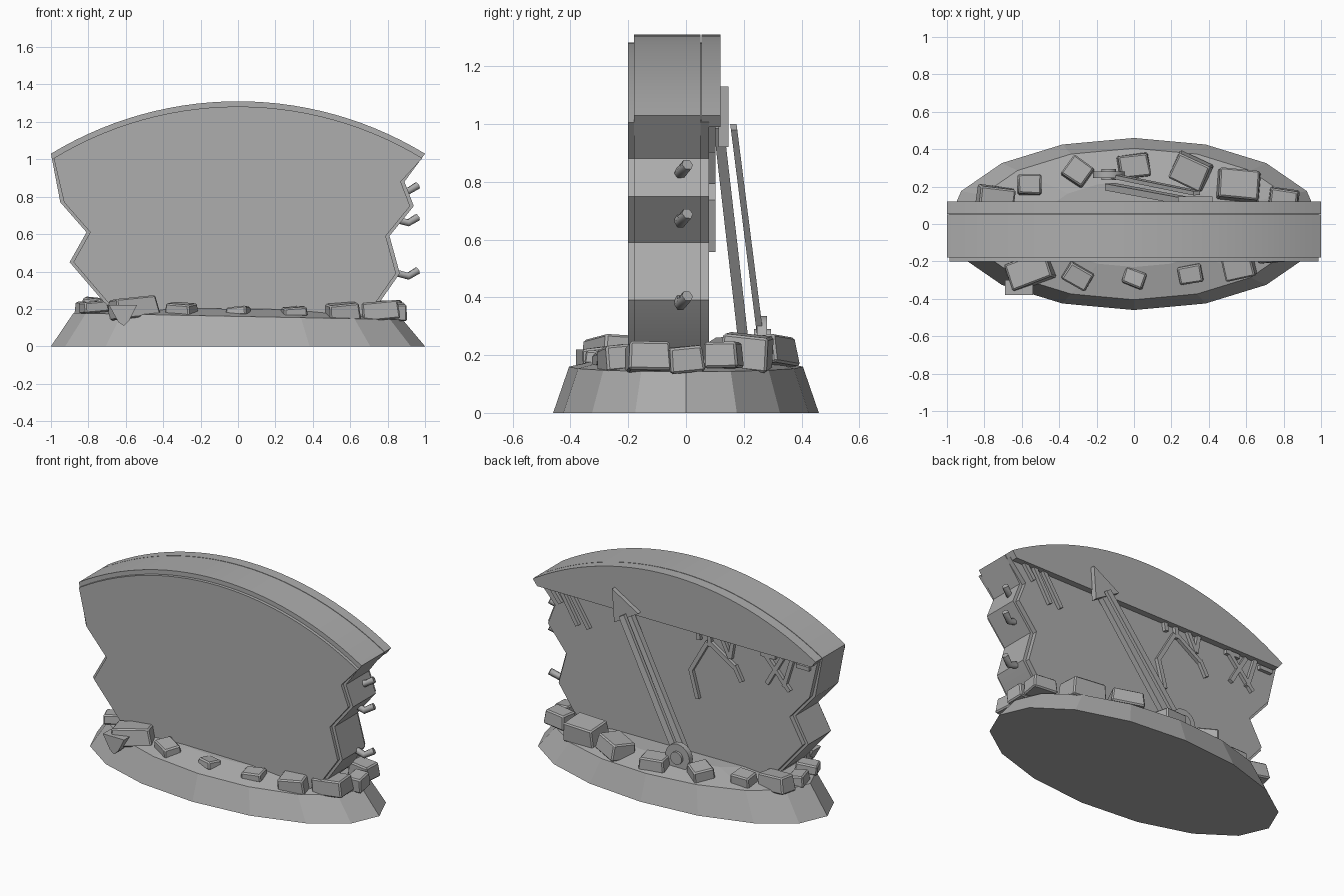
import bpy
import bmesh
import math
import random
from mathutils import Euler, Vector

random.seed(4)
if "Cube" in bpy.data.objects:
    bpy.data.objects.remove(bpy.data.objects["Cube"], do_unlink=True)

stone = bpy.data.materials.new("stone_grey")
stone.use_nodes = True
GREY = (0.42, 0.42, 0.42, 1)
stone.diffuse_color = GREY
stone.node_tree.nodes["Principled BSDF"].inputs["Base Color"].default_value = GREY


def finish(name, bm, smooth=False):
    bmesh.ops.recalc_face_normals(bm, faces=bm.faces[:])
    mesh = bpy.data.meshes.new(name)
    bm.to_mesh(mesh)
    bm.free()
    mesh.materials.append(stone)
    ob = bpy.data.objects.new(name, mesh)
    bpy.context.collection.objects.link(ob)
    if smooth:
        bpy.ops.object.select_all(action="DESELECT")
        ob.select_set(True)
        bpy.context.view_layer.objects.active = ob
        bpy.ops.object.shade_smooth_by_angle(angle=math.radians(25))
    return ob


def prism(name, pts, y0, y1, lean=0, smooth=False):
    """Extrude an x-z outline from y0 to y1; lean shifts y with height."""
    bm = bmesh.new()
    rings = [[bm.verts.new((x, y + lean * z, z)) for x, z in pts] for y in (y0, y1)]
    for ring in rings:
        bm.faces.new(ring)
    n = len(pts)
    for i in range(n):
        j = (i + 1) % n
        bm.faces.new((rings[0][i], rings[0][j], rings[1][j], rings[1][i]))
    return finish(name, bm, smooth)


def strip(p, q, w):
    """Rectangle outline of width w running from p to q."""
    p, q = Vector(p), Vector(q)
    d = (q - p).normalized() * w / 2
    s = Vector((-d.y, d.x))
    return [tuple(v) for v in (p + s, q + s, q - s, p - s)]


def arc(inset=0, steps=28):
    """Shallow arch from right corner to left corner."""
    radius, centre = 1.925 - inset, -0.615
    half = math.asin(1 / 1.925)
    top = []
    for i in range(steps + 1):
        a = half * (1 - 2 * i / steps)
        top.append((radius * math.sin(a), centre + radius * math.cos(a)))
    return top


# Broken slab: jagged sides under an arched top
LEFT_EDGE = [(-0.95, 0.77), (-0.81, 0.61), (-0.9, 0.45), (-0.72, 0.24), (-0.6, 0.13)]
RIGHT_EDGE = [(0.64, 0.13), (0.76, 0.24), (0.865, 0.39), (0.81, 0.59), (0.94, 0.75), (0.89, 0.88)]


def slab_outline(inset):
    sides = [(x - math.copysign(inset, x), z) for x, z in LEFT_EDGE + RIGHT_EDGE]
    return arc(inset * 1.4) + sides


prism("slab_body", slab_outline(0), -0.18, 0.05, smooth=True)
prism("slab_front_plate", slab_outline(0.02), -0.2, -0.18, smooth=True)
prism("slab_back_plate", slab_outline(0.02), 0.05, 0.08, smooth=True)
prism("raised_back_rim", arc() + [(-0.97, 0.99), (0.97, 0.99)], 0.054, 0.12, smooth=True)

# Sixteen-sided rubble mound with a low crown
bm = bmesh.new()
SIDES = 16


def mound_ring(scale, z, slope):
    ring = []
    for i in range(SIDES):
        a = math.tau * i / SIDES
        x, y = scale * math.cos(a), 0.46 * scale * math.sin(a)
        ring.append(bm.verts.new((x, y, z - slope * x)))
    return ring


rings = [mound_ring(1, 0, 0), mound_ring(0.88, 0.16, 0.02), mound_ring(0.5, 0.2, 0.01)]
for low, high in zip(rings, rings[1:]):
    for i in range(SIDES):
        j = (i + 1) % SIDES
        bm.faces.new((low[i], low[j], high[j], high[i]))
bm.faces.new(rings[0])
bm.faces.new(rings[-1])
finish("base_mound", bm)

# Loose blocks: x, y, z, width, depth, height, turn in degrees
ROCKS = [
    (-0.56, -0.25, 0.205, 0.25, 0.16, 0.11, 20), (-0.3, -0.28, 0.2, 0.15, 0.11, 0.06, -30),
    (0, -0.29, 0.185, 0.12, 0.09, 0.05, -20), (0.3, -0.27, 0.185, 0.13, 0.1, 0.05, 10),
    (0.56, -0.23, 0.185, 0.17, 0.13, 0.09, 12), (0.76, -0.13, 0.19, 0.2, 0.15, 0.1, 4),
    (0.85, 0, 0.185, 0.1, 0.12, 0.09, 5), (0.8, 0.13, 0.2, 0.16, 0.12, 0.09, -8),
    (0.56, 0.21, 0.21, 0.23, 0.17, 0.12, -5), (0.3, 0.28, 0.21, 0.2, 0.16, 0.1, -25),
    (0, 0.31, 0.2, 0.17, 0.13, 0.08, 8), (-0.3, 0.28, 0.2, 0.14, 0.13, 0.09, -35),
    (-0.56, 0.21, 0.2, 0.13, 0.11, 0.08, 0), (-0.74, 0.14, 0.205, 0.2, 0.12, 0.1, -8),
    (-0.81, 0.02, 0.2, 0.1, 0.12, 0.07, 15), (-0.77, -0.13, 0.21, 0.14, 0.1, 0.06, 20),
]
for k, (x, y, z, w, d, h, turn) in enumerate(ROCKS):
    bm = bmesh.new()
    bmesh.ops.create_cube(bm, size=1)
    tilt = Euler((random.uniform(-0.12, 0.12), random.uniform(-0.12, 0.12), math.radians(turn)))
    for v in bm.verts:
        shrink = random.uniform(0.86, 1) if v.co.z > 0 else 1
        v.co = Vector((v.co.x * w * shrink, v.co.y * d * shrink, v.co.z * h))
        v.co = tilt.to_matrix() @ v.co + Vector((x, y, z))
    bmesh.ops.bevel(bm, geom=bm.edges[:], offset=0.008, segments=1, affect="EDGES")
    finish(f"rubble_block_{k + 1}", bm)

# Pointed shard hanging from the front block
prism("rubble_shard", [(-0.69, 0.22), (-0.54, 0.22), (-0.58, 0.14), (-0.61, 0.11), (-0.64, 0.13)], -0.38, -0.3)


# Bent reinforcing rods on the broken side
def rod(name, points, radius):
    curve = bpy.data.curves.new(name, "CURVE")
    curve.dimensions = "3D"
    curve.bevel_depth = radius
    curve.bevel_resolution = 1
    curve.use_fill_caps = True
    line = curve.splines.new("POLY")
    line.points.add(len(points) - 1)
    for point, co in zip(line.points, points):
        point.co = (*co, 1)
    curve.materials.append(stone)
    bpy.context.collection.objects.link(bpy.data.objects.new(name, curve))


for k, z in enumerate((0.84, 0.67, 0.385)):
    rod(f"bent_rod_{k + 1}", [(0.8, -0.02, z + 0.02), (0.91, -0.02, z - 0.01), (0.96, 0.005, z + 0.02)], 0.021)

# Long pointer leaning on the back, with a second bar behind it
prism("pointer_shaft", strip((-0.13, 0.24), (0.34, 1.0), 0.06), 0.209, 0.245, lean=-0.115)
prism("pointer_head", [(0.42, 1.13), (0.235, 1.02), (0.405, 0.92)], 0.112, 0.148)
prism("second_pointer", strip((-0.13, 0.24), (0.335, 0.99), 0.04), 0.28, 0.302, lean=-0.127)


def disc(name, radius, y0, y1):
    pts = [(-0.135 + radius * math.cos(math.tau * i / 24),
            0.25 + radius * math.sin(math.tau * i / 24)) for i in range(24)]
    prism(name, pts, y0, y1, smooth=True)


disc("pointer_hub", 0.085, 0.245, 0.28)
disc("pointer_hub_pin", 0.04, 0.235, 0.295)

# Broken raised numeral strokes along the rim
STROKES = [
    ((0.89, 1.0), (0.82, 0.91)), ((0.82, 1.0), (0.7, 0.8)), ((0.75, 1.0), (0.62, 0.8)),
    ((-0.15, 0.56), (-0.1, 0.74)), ((-0.1, 0.73), (-0.22, 0.94)), ((-0.24, 0.94), (-0.41, 0.83)),
    ((-0.41, 0.84), (-0.46, 0.75)), ((-0.15, 1.0), (-0.16, 0.94)), ((-0.23, 1.0), (-0.24, 0.92)),
    ((-0.32, 1.0), (-0.38, 0.88)), ((-0.4, 1.0), (-0.38, 0.88)),
    ((-0.62, 0.98), (-0.8, 0.78)), ((-0.75, 0.98), (-0.64, 0.79)), ((-0.82, 0.99), (-0.76, 0.8)),
    ((-0.6, 0.97), (-0.7, 0.97)), ((-0.85, 0.96), (-0.94, 0.96)),
]
for k, (p, q) in enumerate(STROKES):
    prism(f"numeral_stroke_{k + 1}", strip(p, q, 0.026), 0.075, 0.102)
